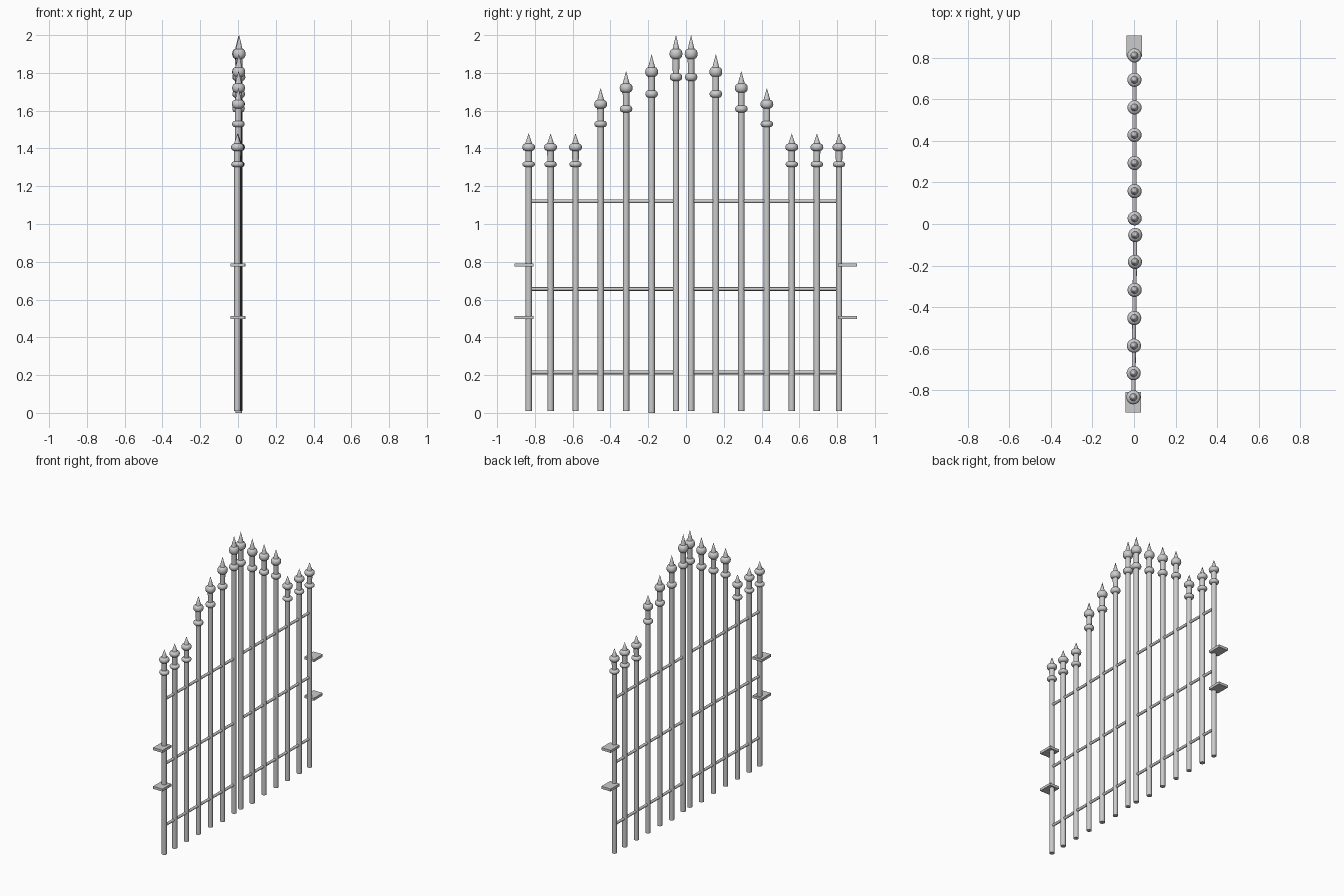
import bpy, bmesh, math
from mathutils import Matrix, Vector

cube = bpy.data.objects.get("Cube")
if cube:
    bpy.data.objects.remove(cube, do_unlink=True)

iron = bpy.data.materials.new("grey iron")
iron.use_nodes = True
iron.diffuse_color = (0.6, 0.6, 0.6, 1)
iron.node_tree.nodes["Principled BSDF"].inputs["Base Color"].default_value = (0.6, 0.6, 0.6, 1)


def finish(name, bm, smooth=True):
    bmesh.ops.recalc_face_normals(bm, faces=bm.faces)
    mesh = bpy.data.meshes.new(name)
    bm.to_mesh(mesh)
    bm.free()
    mesh.materials.append(iron)
    obj = bpy.data.objects.new(name, mesh)
    bpy.context.collection.objects.link(obj)
    if smooth:
        bpy.ops.object.select_all(action="DESELECT")
        obj.select_set(True)
        bpy.context.view_layer.objects.active = obj
        bpy.ops.object.shade_smooth_by_angle(angle=math.radians(40))
    return obj


def bead(z, radius, half, neck):
    """Rounded collar as (radius, height) profile points."""
    steps = 8
    angles = [math.pi * (i / steps - 0.5) for i in range(steps + 1)]
    return [(neck + (radius - neck) * math.cos(a), z + half * math.sin(a)) for a in angles]


# Picket profile: shaft, two collars and a spear tip, for a height of 2
PROFILE = ([(0, 0), (0.017, 0)] + bead(1.777, 0.033, 0.02, 0.017)
           + bead(1.9, 0.034, 0.026, 0.018) + [(0.011, 1.955), (0, 2.0)])


def picket(name, x, y, bottom, top):
    bm = bmesh.new()
    verts = [bm.verts.new((r, 0, bottom + z * (top - bottom) / 2)) for r, z in PROFILE]
    edges = [bm.edges.new(pair) for pair in zip(verts, verts[1:])]
    bmesh.ops.spin(bm, geom=verts + edges, cent=(0, 0, 0), axis=(0, 0, 1),
                   angle=math.tau, steps=20, use_duplicate=False)
    bmesh.ops.remove_doubles(bm, verts=bm.verts, dist=0.0001)
    finish(name, bm).location = (x, y, 0)


def rail(name, start, end, radius=0.0095):
    start, end = Vector(start), Vector(end)
    axis = end - start
    bm = bmesh.new()
    turn = axis.to_track_quat("Z", "Y").to_matrix().to_4x4()
    bmesh.ops.create_cone(bm, cap_ends=True, segments=16, radius1=radius, radius2=radius,
                          depth=axis.length, matrix=Matrix.Translation((start + end) / 2) @ turn)
    finish(name, bm)


def bracket(name, x, y, z):
    bm = bmesh.new()
    bmesh.ops.create_cube(bm, size=1, matrix=Matrix.Translation((x, y, z))
                          @ Matrix.Diagonal((0.075, 0.1, 0.018, 1)))
    finish(name, bm, smooth=False)


# Two leaves, each listed from its hinge post to its centre post
TOPS = [1.48, 1.48, 1.48, 1.72, 1.81, 1.9, 2.0]
LEAVES = {
    "front": ([-0.833, -0.717, -0.585, -0.452, -0.317, -0.182, -0.053], -0.003, 0.006, -0.857),
    "back": ([0.81, 0.693, 0.56, 0.428, 0.293, 0.158, 0.027], 0.002, 0.003, 0.856),
}
for leaf, (ys, x_hinge, x_centre, y_bracket) in LEAVES.items():
    for i, (y, top) in enumerate(zip(ys, TOPS)):
        x = x_hinge + (x_centre - x_hinge) * (y - ys[0]) / (ys[-1] - ys[0])
        picket(f"{leaf}_picket_{i + 1}", x, y, 0.0 if top == 1.9 else 0.01, top)
    for label, z in (("lower", 0.214), ("middle", 0.656), ("upper", 1.12)):
        rail(f"{leaf}_{label}_rail", (x_hinge, ys[0], z), (x_centre, ys[-1], z))
    for label, z in (("lower", 0.505), ("upper", 0.783)):
        bracket(f"{leaf}_{label}_hinge_plate", x_hinge, y_bracket, z)
